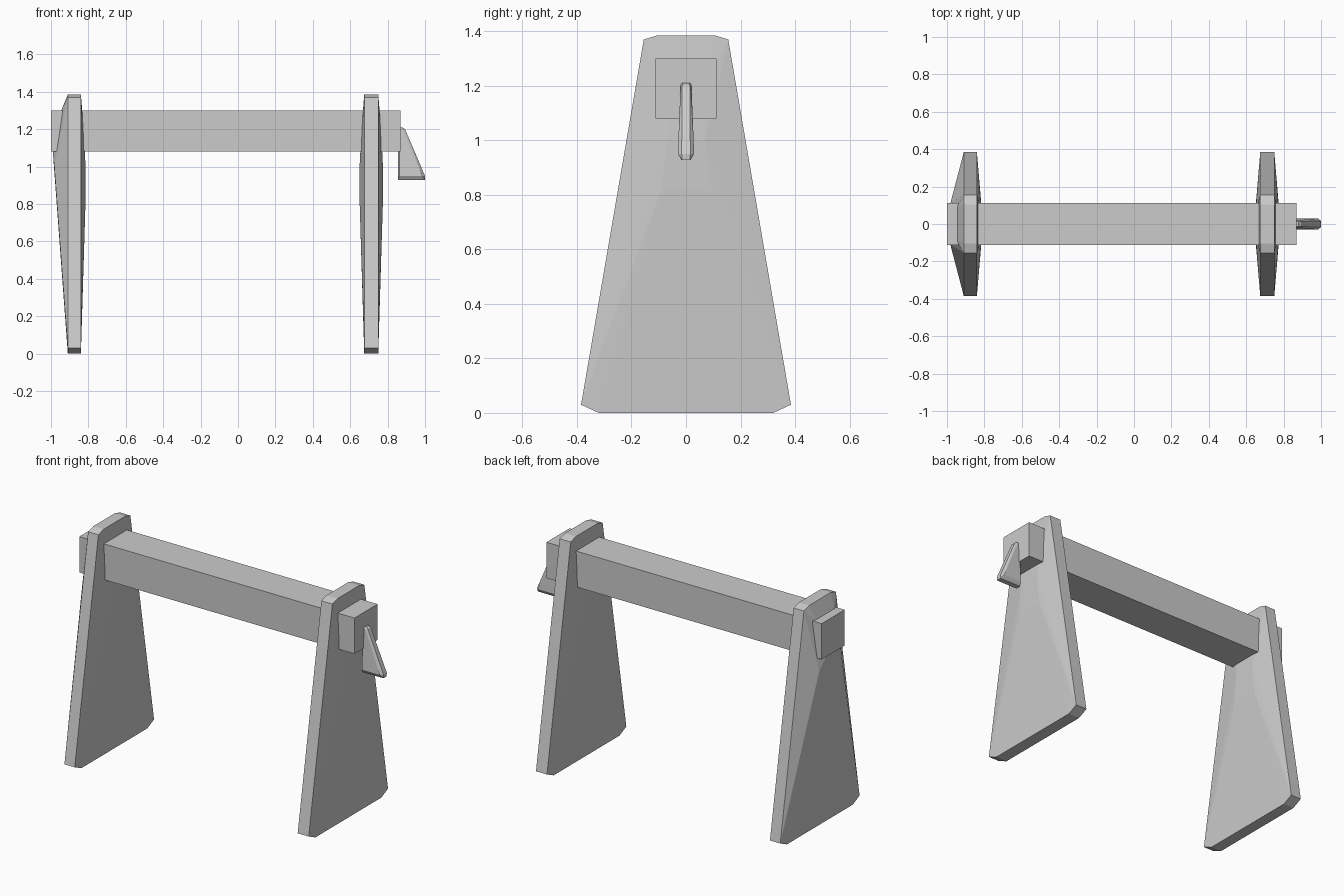
import bpy
import bmesh

cube = bpy.data.objects.get("Cube")
if cube:
    bpy.data.objects.remove(cube, do_unlink=True)

# Single plain grey
grey = bpy.data.materials.new("plain grey")
grey.use_nodes = True
colour = (0.6, 0.6, 0.6, 1)
grey.diffuse_color = colour
grey.node_tree.nodes["Principled BSDF"].inputs["Base Color"].default_value = colour


def hull(name, points):
    """Faceted convex solid through the points, mirrored across y = 0."""
    bm = bmesh.new()
    for x, y, z in points:
        for side in ((1, -1) if y else (1,)):
            bm.verts.new((x, side * y, z))
    result = bmesh.ops.convex_hull(bm, input=bm.verts)
    loose = {g for g in result["geom_interior"] + result["geom_unused"]
             if isinstance(g, bmesh.types.BMVert)}
    bmesh.ops.delete(bm, geom=list(loose), context="VERTS")
    bmesh.ops.dissolve_limit(bm, angle_limit=0.005, verts=bm.verts, edges=bm.edges)
    bmesh.ops.recalc_face_normals(bm, faces=bm.faces)
    mesh = bpy.data.meshes.new(name)
    bm.to_mesh(mesh)
    bm.free()
    mesh.materials.append(grey)
    obj = bpy.data.objects.new(name, mesh)
    bpy.context.collection.objects.link(obj)
    return obj


# Half outline of a tapered support, and its gentle swelling as (y, z, height)
outline = [(0.32, 0), (0.385, 0.03), (0.155, 1.37), (0.105, 1.385)]
swelling = [(0.09, 0.82, 0.025), (0.07, 1.0, 0.025), (0.07, 1.2, 0.015)]


def slab(x0, x1):
    return [(x, y, z) for x in (x0, x1) for y, z in outline]


def bulge(x, direction):
    return [(x + direction * h, y, z) for y, z, h in swelling]


# Right-hand support swells on both faces
hull("support_left", slab(0.675, 0.75) + bulge(0.675, -1) + bulge(0.75, 1))

# The other support swells strongly outward around the beam
outer = [(-0.982, 0.11, 1.0), (-0.99, 0.05, 1.08),
         (-0.96, 0.11, 1.08), (-0.945, 0.09, 1.3)]
hull("support_right", slab(-0.91, -0.84) + bulge(-0.84, 1) + outer)

# Square cross beam
hull("cross_beam", [(x, 0.112, z) for x in (-1, 0.87) for z in (1.08, 1.3)])

# Wedge handle: sections of (z, inner x, outer x, half width, edge half width)
handle = []
for z, x0, x1, wide, narrow in [(1.21, 0.855, 0.88, 0.016, 0.012),
                                (1.2, 0.855, 0.893, 0.02, 0.014),
                                (0.95, 0.855, 1.0, 0.03, 0.016),
                                (0.928, 0.855, 1.0, 0.016, 0.014)]:
    handle += [(x0, narrow, z), (x0 + 0.008, wide, z),
               (x1 - 0.015, wide, z), (x1, narrow, z)]
hull("handle", handle)
